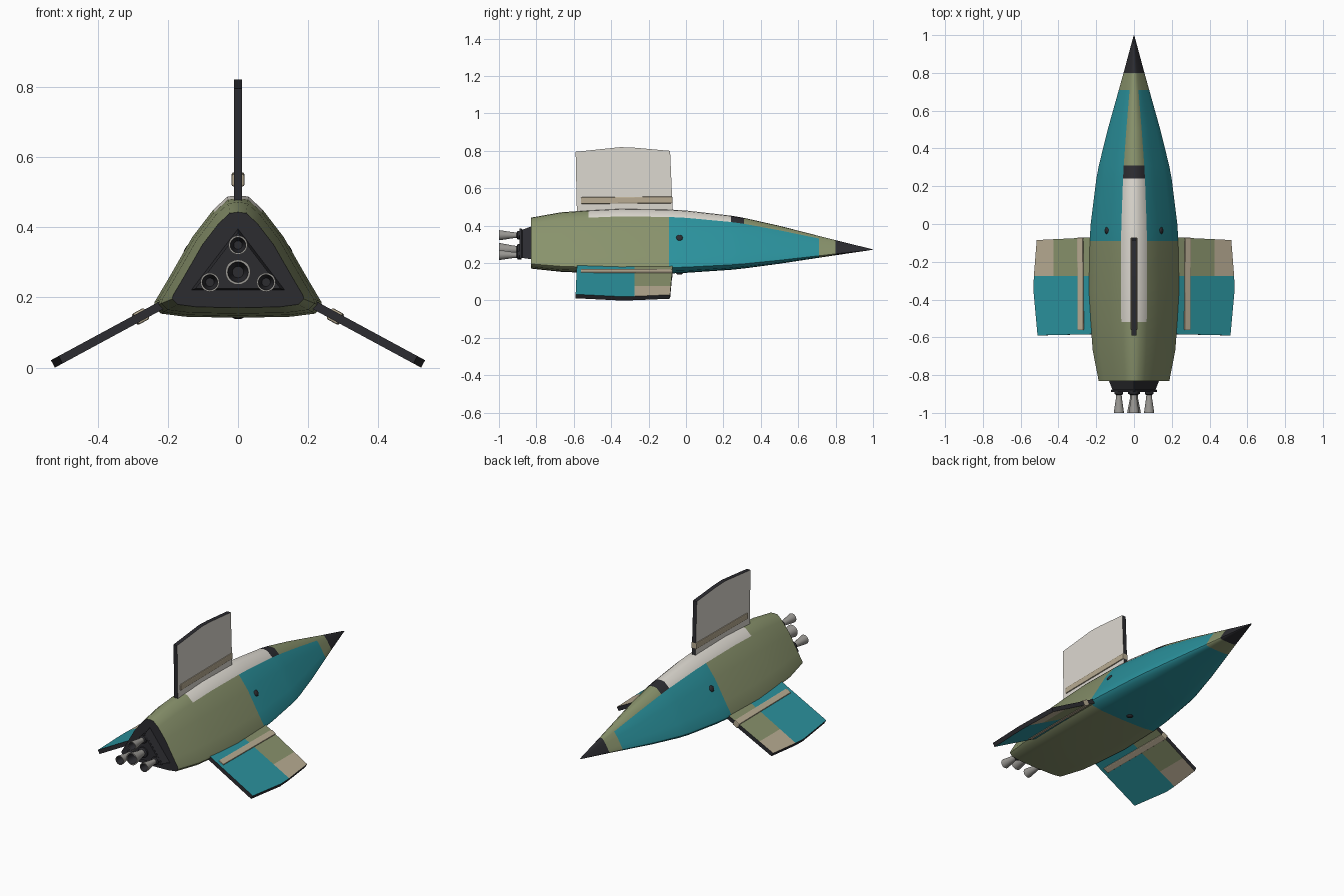
import bpy, bmesh
from math import sin, cos, pi, radians
from mathutils import Vector

if "Cube" in bpy.data.objects:
    bpy.data.objects.remove(bpy.data.objects["Cube"])

COL = {"olive": (.25, .29, .15), "teal": (.024, .29, .34), "cream": (.72, .69, .63),
       "beige": (.48, .41, .29), "dark": (.025, .025, .03), "steel": (.33, .32, .30)}
NAMES = list(COL)
MATS = []
for k in NAMES:
    m = bpy.data.materials.new(k)
    m.diffuse_color = (*COL[k], 1)
    m.use_nodes = True
    m.node_tree.nodes["Principled BSDF"].inputs["Base Color"].default_value = m.diffuse_color
    MATS.append(m)


def finish(name, bm, angle=None):
    bmesh.ops.recalc_face_normals(bm, faces=bm.faces)
    me = bpy.data.meshes.new(name)
    bm.to_mesh(me)
    bm.free()
    for m in MATS:
        me.materials.append(m)
    ob = bpy.data.objects.new(name, me)
    bpy.context.collection.objects.link(ob)
    if angle:
        bpy.ops.object.select_all(action='DESELECT')
        ob.select_set(True)
        bpy.context.view_layer.objects.active = ob
        bpy.ops.object.shade_smooth_by_angle(angle=radians(angle))
    return ob


def loft(name, rings, colour, caps=(None, None), angle=None):
    """Skin closed rings; colour(i, j) names the colour of each quad."""
    bm = bmesh.new()
    vs = [[bm.verts.new(p) for p in r] for r in rings]
    n = len(rings[0])
    for i in range(len(vs) - 1):
        for j in range(n):
            k = (j + 1) % n
            f = bm.faces.new((vs[i][j], vs[i][k], vs[i + 1][k], vs[i + 1][j]))
            f.material_index = NAMES.index(colour(i, j))
    for r, c in ((vs[0], caps[0]), (vs[-1], caps[1])):
        if c:
            bm.faces.new(r).material_index = NAMES.index(c)
    return finish(name, bm, angle)


# hull: rounded triangular section scaled along y
CZ = .272
half = [(.03, .215), (.07, .178), (.13, .10), (.2, -.022), (.237, -.084),
        (.240, -.098), (.22, -.118), (.15, -.127)]
section = ([(0, .219)] + half + [(0, -.13)] + [(-x, z) for x, z in reversed(half)])
N = len(section)
stations = [(-.83, .78), (-.67, .91), (-.52, .96), (-.35, 1), (-.09, .98), (0, .955),
            (.24, .83), (.31, .775), (.5, .58), (.71, .335), (.80, .23), (.998, .008)]


def hull_colour(i, j):
    y = (stations[i][0] + stations[i + 1][0]) / 2
    spine = j < 2 or j >= N - 2
    if y > .8:
        return "dark"
    if spine and -.52 < y < .31:
        return "dark" if y > .24 else "cream"
    if -.09 < y < .71 and not spine:
        return "teal"
    return "olive"


loft("hull", [[(x * s, y, CZ + z * s) for x, z in section] for y, s in stations],
     hull_colour, ("dark", "dark"), 40)

# engine mount: stepped triangular block on the rear face
tri = [(0, .125), (.135, -.052), (-.135, -.052)]
loft("engine_mount", [[(x * s, y, CZ + z * s) for x, z in tri] for y, s in
     ((-.825, 1), (-.875, .85), (-.88, .9), (-.89, .9))], lambda i, j: "dark",
     ("dark", "dark"))


def lathe(name, cx, cz, prof, colour, caps):
    n = 20
    rings = [[(cx + r * cos(2 * pi * k / n), y, cz + r * sin(2 * pi * k / n))
              for k in range(n)] for r, y in prof]
    return loft(name, rings, colour, caps, 35)


# engine nozzles: dark collar, flared steel bell, hollow dark inside
for name, x, z, r in (("centre", 0, CZ, .036), ("top", 0, .349, .027),
                      ("right", .08, .243, .027), ("left", -.08, .243, .027)):
    prof = [(r * .85, -.88), (r * .85, -.90), (r * .55, -.905), (r * .6, -.925),
            (r * .93, -.985), (r, -1), (r * .82, -1), (r * .45, -.93)]
    lathe(name + "_nozzle", x, z, prof,
          lambda i, j: "dark" if i in (0, 1, 6) else "steel", ("dark", "dark"))


# fin placement: t across thickness, r outward from hull
TILT = radians(28.4)


def place(which, t, y, r):
    if which == "top":
        return Vector((t, y, r))
    x = .527 + (r - .82) * cos(TILT) + t * sin(TILT)
    z = .0106 - (r - .82) * sin(TILT) + t * cos(TILT)
    return Vector((x if which == "right" else -x, y, z))


# columns: root y, tip y, tip radius
cols = [(-.583, -.59, .795), (-.35, -.35, .82), (-.275, -.275, .817), (-.07, -.085, .80)]
rows = [.45, .70, None]
T = .012


def make_fin(which):
    bm = bmesh.new()
    sides = []
    for t in (-T, T):
        g = []
        for y0, y1, tip in cols:
            line = []
            for r in rows:
                r = r or tip
                k = (r - .45) / (tip - .45)
                line.append(bm.verts.new(place(which, t, y0 + (y1 - y0) * k, r)))
            g.append(line)
        sides.append(g)
        for i in range(3):
            for j in range(2):
                f = bm.faces.new((g[i][j], g[i + 1][j], g[i + 1][j + 1], g[i][j + 1]))
                c = "cream" if which == "top" else "teal" if i < 2 else ("olive", "beige")[j]
                f.material_index = NAMES.index(c)
    # dark rim joining both skins
    loop = ([(i, 0) for i in range(4)] + [(3, 1)] + [(i, 2) for i in (3, 2, 1, 0)] + [(0, 1)])
    a, b = sides
    for (i, j), (k, l) in zip(loop, loop[1:] + loop[:1]):
        f = bm.faces.new((a[i][j], a[k][l], b[k][l], b[i][j]))
        f.material_index = NAMES.index("dark")
    finish(which + "_fin", bm)

    # beige rail clamped around the fin root
    rings = [[place(which, t, y, r + o) for t, r in
              ((-.018, .516), (.018, .516), (.018, .552), (-.018, .552))]
             for y, o in ((-.562, 0), (-.072, .004))]
    rail = loft(which + "_fin_rail", rings, lambda i, j: "beige", ("beige", "beige"))
    bev = rail.modifiers.new("bevel", 'BEVEL')
    bev.width, bev.segments = .005, 2


for w in ("top", "right", "left"):
    make_fin(w)

# round dark ports on the three hull sides
for name, pos, nrm in (("right", (.144, -.035, .335), (.867, 0, .498)),
                       ("left", (-.144, -.035, .335), (-.867, 0, .498)),
                       ("bottom", (0, -.035, CZ - .126), (0, 0, -1))):
    bm = bmesh.new()
    bmesh.ops.create_uvsphere(bm, u_segments=16, v_segments=8, radius=.018)
    rot = Vector((0, 0, 1)).rotation_difference(Vector(nrm))
    for v in bm.verts:
        v.co.z *= .45
        v.co = rot @ v.co + Vector(pos)
    for f in bm.faces:
        f.material_index = NAMES.index("dark")
    finish(name + "_port", bm, 40)
